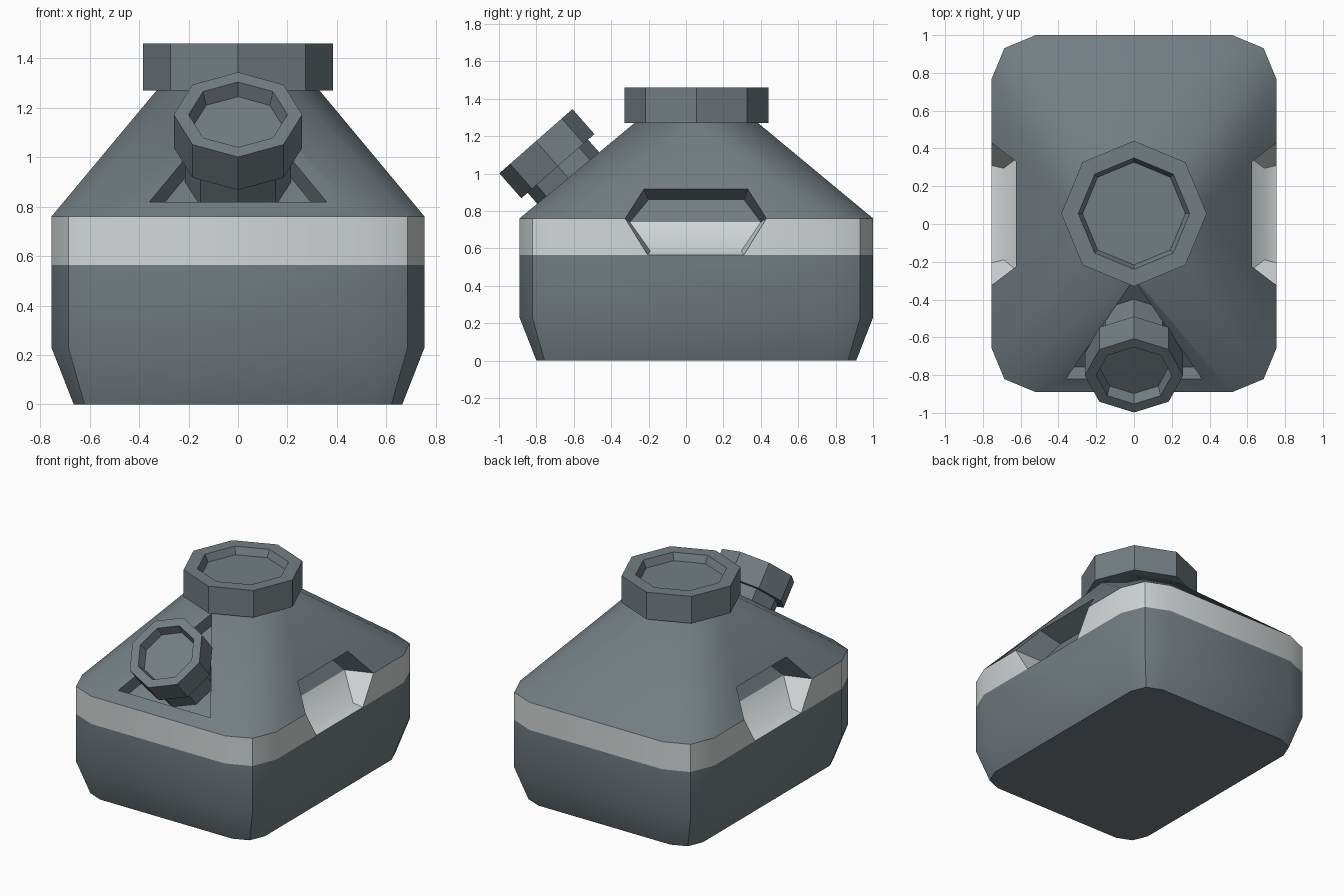
import bpy, bmesh, math
from mathutils import Vector, Matrix

if "Cube" in bpy.data.objects:
    bpy.data.objects.remove(bpy.data.objects["Cube"])

def material(name, rgb):
    m = bpy.data.materials.new(name)
    m.diffuse_color = (*rgb, 1)
    m.use_nodes = True
    m.node_tree.nodes["Principled BSDF"].inputs["Base Color"].default_value = m.diffuse_color
    return m

GREY = material("slate_grey", (0.17, 0.208, 0.225))
PALE = material("pale_grey", (0.65, 0.68, 0.68))
CY = 0.055  # centre line of the body in y

def finish(bm, name, mats, angle=35):
    bmesh.ops.remove_doubles(bm, verts=bm.verts, dist=0.0005)
    bmesh.ops.recalc_face_normals(bm, faces=bm.faces)
    me = bpy.data.meshes.new(name)
    bm.to_mesh(me)
    bm.free()
    for m in mats:
        me.materials.append(m)
    ob = bpy.data.objects.new(name, me)
    bpy.context.collection.objects.link(ob)
    bpy.ops.object.select_all(action='DESELECT')
    ob.select_set(True)
    bpy.context.view_layer.objects.active = ob
    bpy.ops.object.shade_smooth_by_angle(angle=math.radians(angle))
    return ob

def ring(inset, r, z):
    """Rounded rectangle with two segments per corner."""
    hx, hy = 0.755 - inset, 0.945 - inset
    pts = []
    for q in range(4):
        sx, sy = (1, -1, -1, 1)[q], (1, 1, -1, -1)[q]
        for k in range(3):
            a = math.radians(90 * q + 45 * k)
            pts.append(Vector((sx * (hx - r) + r * math.cos(a),
                               CY + sy * (hy - r) + r * math.sin(a), z)))
    return pts

def octagon(r, z):
    return [Vector((r * math.cos(math.pi * j / 4), CY + r * math.sin(math.pi * j / 4), z))
            for j in range(8)]

# ---- body shell ----
bm = bmesh.new()

def face(pts, mat=0):
    bm.faces.new([bm.verts.new(p) for p in pts]).material_index = mat

base, low = ring(0.09, 0.15, 0), ring(0, 0.235, 0.23)
band, top = ring(0, 0.235, 0.565), ring(0, 0.235, 0.76)
neck = octagon(0.33, 1.27)
face(base)
face(neck)
for i in range(12):
    j = (i + 1) % 12
    face([base[i], base[j], low[j], low[i]])
    if i in (5, 11):
        continue
    face([low[i], low[j], band[j], band[i]])
    face([band[i], band[j], top[j], top[i]], 1)
    n = 2 * (i // 3) + i % 3
    if i == 2:
        face([top[i], top[j], neck[2]])
    elif i != 8:
        face([top[i], top[j], neck[(n + 1) % 8], neck[n % 8]])

# hexagonal side recesses, cut through the band and shoulder
for s in (1, -1):
    def P(x, y, z):
        return Vector((s * x, y, z))
    f, b = -0.655, 0.765
    apex = P(0.33, CY, 1.27)
    yf, yb = CY - 0.71, CY + 0.71
    lowf, lowb = P(0.755, yf, 0.23), P(0.755, yb, 0.23)
    bf, bb = P(0.755, yf, 0.565), P(0.755, yb, 0.565)
    tf, tb = P(0.755, yf, 0.76), P(0.755, yb, 0.76)
    x_top = 0.755 - 0.425 * (0.917 - 0.76) / 0.51
    outer = [[P(0.755, -0.205, 0.565), P(0.755, -0.325, 0.76), P(x_top, -0.225, 0.917)],
             [P(0.755, 0.31, 0.565), P(0.755, 0.43, 0.76), P(x_top, 0.33, 0.917)]]
    inner = [[P(0.69, -0.19, 0.585), P(0.55, -0.30, 0.74), P(0.47, -0.20, 0.86)],
             [P(0.69, 0.295, 0.585), P(0.55, 0.40, 0.74), P(0.47, 0.31, 0.86)]]
    face([lowf, lowb, bb, outer[1][0], outer[0][0], bf])
    for o, n, bp, tp in ((outer[0], inner[0], bf, tf), (outer[1], inner[1], bb, tb)):
        face([bp, o[0], o[1], tp], 1)
        face([tp, o[1], o[2], apex])
        face([o[0], n[0], n[1], o[1]], 1)
        face([o[1], n[1], n[2], o[2]])
    face([outer[0][2], outer[1][2], apex])
    for k, mat in ((0, 1), (2, 0)):
        face([outer[0][k], outer[1][k], inner[1][k], inner[0][k]], mat)
    for k, mat in ((0, 1), (1, 0)):
        face([inner[0][k], inner[1][k], inner[1][k + 1], inner[0][k + 1]], mat)

# triangular front recess below the spout
A, B, C = top[8], top[9], neck[6]
normal = (B - A).cross(C - A).normalized()
def on_slope(x, y):
    t = (y - A.y) / (C.y - A.y)
    return Vector((x, y, A.z + t * (C.z - A.z)))
tri = [on_slope(-0.36, -0.82), on_slope(0.36, -0.82), on_slope(0, -0.295)]
deep = [p - normal * 0.1 for p in tri]
for k, (p, q) in enumerate(((A, B), (B, C), (C, A))):
    m = (k + 1) % 3
    face([p, q, tri[m], tri[k]])
    face([tri[k], tri[m], deep[m], deep[k]])
face(deep)
finish(bm, "body", [GREY, PALE])

# ---- octagonal turned parts ----
def turned(name, profile, matrix):
    bm = bmesh.new()
    rings = [[bm.verts.new((r * math.cos(math.pi * k / 4), r * math.sin(math.pi * k / 4), z))
              for k in range(8)] for r, z in profile]
    for a, b in zip(rings, rings[1:]):
        for k in range(8):
            m = (k + 1) % 8
            bm.faces.new((a[k], a[m], b[m], b[k]))
    bm.faces.new(rings[0])
    bm.faces.new(rings[-1])
    bm.transform(matrix)
    return finish(bm, name, [GREY])

# large top cap with a sunken lid
turned("top_cap", [(0.385, 0), (0.385, 0.19), (0.295, 0.19), (0.272, 0.14)],
       Matrix.Translation((0, CY, 1.27)))

# tilted spout: tube and cap share one axis
axis = Matrix.Translation((0, -0.685, 1.039)) @ Matrix.Rotation(math.radians(41.3), 4, 'X')
turned("spout_tube", [(0.215, -0.22), (0.215, 0.02)], axis)
turned("spout_cap", [(0.26, 0), (0.26, 0.178), (0.2, 0.178), (0.182, 0.115)], axis)
